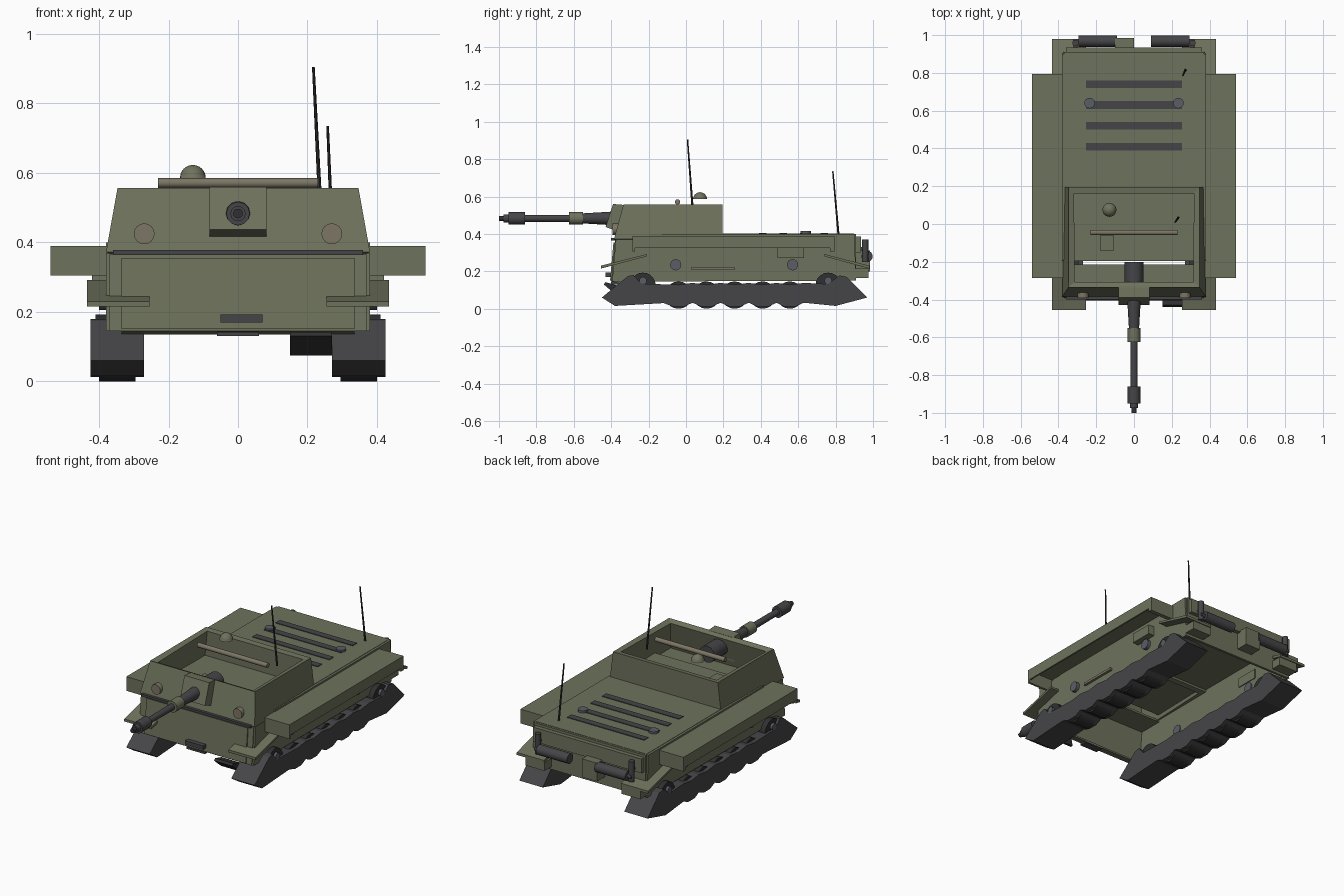
import bpy, bmesh, math
from mathutils import Vector

if "Cube" in bpy.data.objects:
    bpy.data.objects.remove(bpy.data.objects["Cube"])


def mat(name, c):
    m = bpy.data.materials.new(name)
    m.diffuse_color = (*c, 1)
    m.use_nodes = True
    m.node_tree.nodes["Principled BSDF"].inputs["Base Color"].default_value = m.diffuse_color
    return m


GREEN = mat("green_paint", (0.155, 0.168, 0.107))
DARK = mat("dark_metal", (0.06, 0.06, 0.065))
BLACK = mat("rubber", (0.03, 0.03, 0.032))
TAN = mat("tan_fittings", (0.2, 0.18, 0.13))
GREY = mat("grey_fittings", (0.1, 0.11, 0.13))


def finish(bm, name, m, mirror=False):
    bmesh.ops.recalc_face_normals(bm, faces=bm.faces)
    me = bpy.data.meshes.new(name)
    bm.to_mesh(me)
    bm.free()
    me.materials.append(m)
    ob = bpy.data.objects.new(name, me)
    bpy.context.collection.objects.link(ob)
    if mirror:
        ob.modifiers.new("mirror", 'MIRROR')
    return ob


def prism(name, profile, x0, x1, m=GREEN, mirror=False):
    """Side profile of (y, z) points, extruded along x."""
    bm = bmesh.new()
    f = bm.faces.new([bm.verts.new((x0, y, z)) for y, z in profile])
    r = bmesh.ops.extrude_face_region(bm, geom=[f])
    vs = [v for v in r["geom"] if isinstance(v, bmesh.types.BMVert)]
    bmesh.ops.translate(bm, verts=vs, vec=(x1 - x0, 0, 0))
    return finish(bm, name, m, mirror)


def box(name, x, y, z, m=GREEN, mirror=False):
    return prism(name, [(y[0], z[0]), (y[1], z[0]), (y[1], z[1]), (y[0], z[1])], *x, m, mirror)


def rod(name, a, b, r, m=DARK, r2=None, n=16, mirror=False):
    """Cylinder or cone from point a to point b."""
    a, b = Vector(a), Vector(b)
    bm = bmesh.new()
    bmesh.ops.create_cone(bm, cap_ends=True, segments=n, radius1=r,
                          radius2=r if r2 is None else r2, depth=(b - a).length)
    bm.transform((b - a).to_track_quat('Z', 'Y').to_matrix().to_4x4())
    bmesh.ops.translate(bm, verts=bm.verts, vec=(a + b) / 2)
    ob = finish(bm, name, m, mirror)
    for p in ob.data.polygons:
        p.use_smooth = len(p.vertices) == 4
    ob.data.set_sharp_from_angle(angle=math.radians(35))
    return ob


# Hull: thin plates, open underneath
prism("hull_side", [(-.395, .145), (-.375, .37), (-.2, .37), (-.19, .4), (.9, .4), (.91, .15)],
      .365, .38, GREEN, True)
prism("hull_front", [(-.4, .145), (-.38, .365), (-.365, .365), (-.385, .145)], -.37, .37)
prism("hull_front_panel", [(-.406, .15), (-.388, .355), (-.375, .355), (-.39, .15)], -.335, .335)
prism("hull_lower_lip", [(-.4, .145), (-.35, .135), (-.35, .145), (-.4, .155)], -.335, .335)
box("hull_back", (-.37, .37), (.895, .91), (.15, .4))
box("rear_deck", (-.366, .366), (-.195, .897), (.385, .402))
box("front_deck", (-.366, .366), (-.375, -.215), (.357, .37))
box("rear_beam", (-.36, .36), (.905, .935), (.3, .385))

# Sponsons: shelf, outer skirt and end plates
box("sponson_top", (.375, .54), (-.285, .77), (.38, .39), GREEN, True)
box("sponson_skirt", (.53, .54), (-.285, .77), (.325, .385), GREEN, True)
box("sponson_front_plate", (.375, .54), (-.285, -.272), (.305, .385), GREEN, True)
box("sponson_back_plate", (.375, .54), (.77, .795), (.305, .39), GREEN, True)

# Fenders, sloping down at each end
prism("front_fender", [(-.455, .215), (-.21, .28), (-.21, .292), (-.455, .23)],
      .372, .435, GREEN, True)
prism("front_fender_lip", [(-.455, .215), (-.385, .233), (-.385, .247), (-.455, .23)],
      .255, .373, GREEN, True)
prism("rear_fender", [(.98, .215), (.74, .28), (.74, .292), (.98, .23)], .372, .435, GREEN, True)
prism("rear_fender_lip", [(.98, .215), (.91, .233), (.91, .247), (.98, .23)],
      .255, .373, GREEN, True)

# Hull side and front fittings
for y in (-.055, .57):
    rod("side_port", (.36, y, .235), (.4, y, .235), .03, GREY, mirror=True)
box("side_bin", (.36, .42), (.49, .63), (.27, .328), GREEN, True)
box("side_rail", (.378, .395), (.03, .26), (.208, .222), TAN, True)
box("front_step", (-.05, .07), (-.43, -.39), (.17, .193), DARK)
box("lower_step", (-.06, .06), (-.4, -.35), (.13, .142), DARK)
prism("tow_plate", [(-.44, .13), (-.43, .142), (-.37, .125), (-.36, .075), (-.375, .075)],
      .15, .27, BLACK)

# Deck fittings
for y in (.41, .52, .63, .74):
    box("deck_slot", (-.255, .255), (y - .02, y + .02), (.4, .406), DARK)
rod("deck_cap", (.235, .64, .4), (.235, .64, .415), .028, GREY, mirror=True)

# Rear fittings
box("rear_bin", (-.1, 0), (.9, .985), (.2, .31))
box("rear_bracket", (.255, .38), (.9, .975), (.165, .215), GREEN, True)
rod("rear_canister", (.09, .968, .28), (.295, .968, .28), .03, mirror=True)
rod("rear_canister_end", (.29, .968, .28), (.32, .968, .28), .012, mirror=True)
rod("rear_lamp", (.31, .958, .25), (.31, .958, .37), .017, mirror=True)
rod("rear_bracket_arm", (.31, .9, .32), (.31, .96, .32), .01, mirror=True)

# Turret: open-topped tapered walls
bm = bmesh.new()
lo = [bm.verts.new(p) for p in ((-.38, -.385, .372), (.38, -.385, .372), (.37, .195, .372), (-.37, .195, .372))]
hi = [bm.verts.new(p) for p in ((-.347, -.335, .556), (.347, -.335, .556), (.347, .195, .556), (-.347, .195, .556))]
for i in range(4):
    j = (i + 1) % 4
    bm.faces.new((lo[i], lo[j], hi[j], hi[i]))
turret = finish(bm, "turret_walls", GREEN)
s = turret.modifiers.new("thickness", 'SOLIDIFY')
s.thickness = .032
s.offset = -1
s.use_even_offset = True
box("turret_base_strip", (-.36, .36), (-.4, -.375), (.364, .378), DARK)
rod("headlight", (.27, -.392, .425), (.27, -.345, .425), .03, TAN, mirror=True)
rod("roof_bar", (-.23, -.045, .571), (.23, -.045, .571), .014, TAN)
box("turret_seat", (-.18, -.105), (-.14, -.06), (.4, .42))

# Dome
bm = bmesh.new()
bmesh.ops.create_uvsphere(bm, u_segments=20, v_segments=12, radius=.037)
bmesh.ops.bisect_plane(bm, geom=bm.verts[:] + bm.edges[:] + bm.faces[:], plane_co=(0, 0, 0),
                       plane_no=(0, 0, -1), clear_outer=True)
bmesh.ops.holes_fill(bm, edges=[e for e in bm.edges if e.is_boundary])
bmesh.ops.translate(bm, verts=bm.verts, vec=(-.13, .075, .586))
dome = finish(bm, "roof_dome", GREEN)
for p in dome.data.polygons:
    p.use_smooth = len(p.vertices) < 6

# Gun and mantlet
prism("gun_mantlet", [(-.33, .555), (-.39, .56), (-.43, .437), (-.34, .405)], -.082, .082)
for name, y0, y1, r0, r1, m in (
        ("gun_breech", -.2, -.38, .05, .05, DARK), ("gun_collar", -.38, -.55, .037, .027, DARK),
        ("gun_sleeve", -.55, -.625, .034, .034, GREEN), ("gun_tube", -.62, -.87, .019, .018, DARK),
        ("muzzle_brake", -.86, -.95, .034, .034, DARK), ("muzzle_neck", -.95, -.975, .022, .022, DARK),
        ("muzzle_tip", -.97, -1, .014, .014, BLACK)):
    rod(name, (0, y0, .483), (0, y1, .483), r0, m, r1, 12)

# Antennas
rod("turret_antenna", (.235, .035, .54), (.217, .008, .905), .006, BLACK, .004, 8)
rod("hull_antenna", (.272, .815, .4), (.258, .785, .735), .006, BLACK, .004, 8)

# Tracks: scalloped loop around the wheels
wheels = [-.04, .11, .26, .41, .555]
prof = [(-.45, .06), (-.38, .015), (-.12, .03)]
for y in wheels:
    prof += [(y - .03, .012), (y + .03, .012), (y + .075, .032)]
prof += [(.8, .015), (.97, .06), (.86, .17), (.82, .178), (.76, .132)]
for y in reversed(wheels):
    prof += [(y + .075, .138), (y, .128)]
prof += [(-.24, .134), (-.28, .18), (-.31, .175)]
prism("track", prof, .27, .425, DARK, True)

# Road wheels and raised end wheels
for y in wheels:
    rod("road_wheel", (.295, y, .073), (.4, y, .073), .073, BLACK, n=20, mirror=True)
for y in (-.23, .76):
    rod("end_wheel", (.295, y, .125), (.41, y, .125), .068, BLACK, n=20, mirror=True)
    rod("end_wheel_hub", (.4, y, .15), (.425, y, .15), .02, GREY, n=12, mirror=True)
